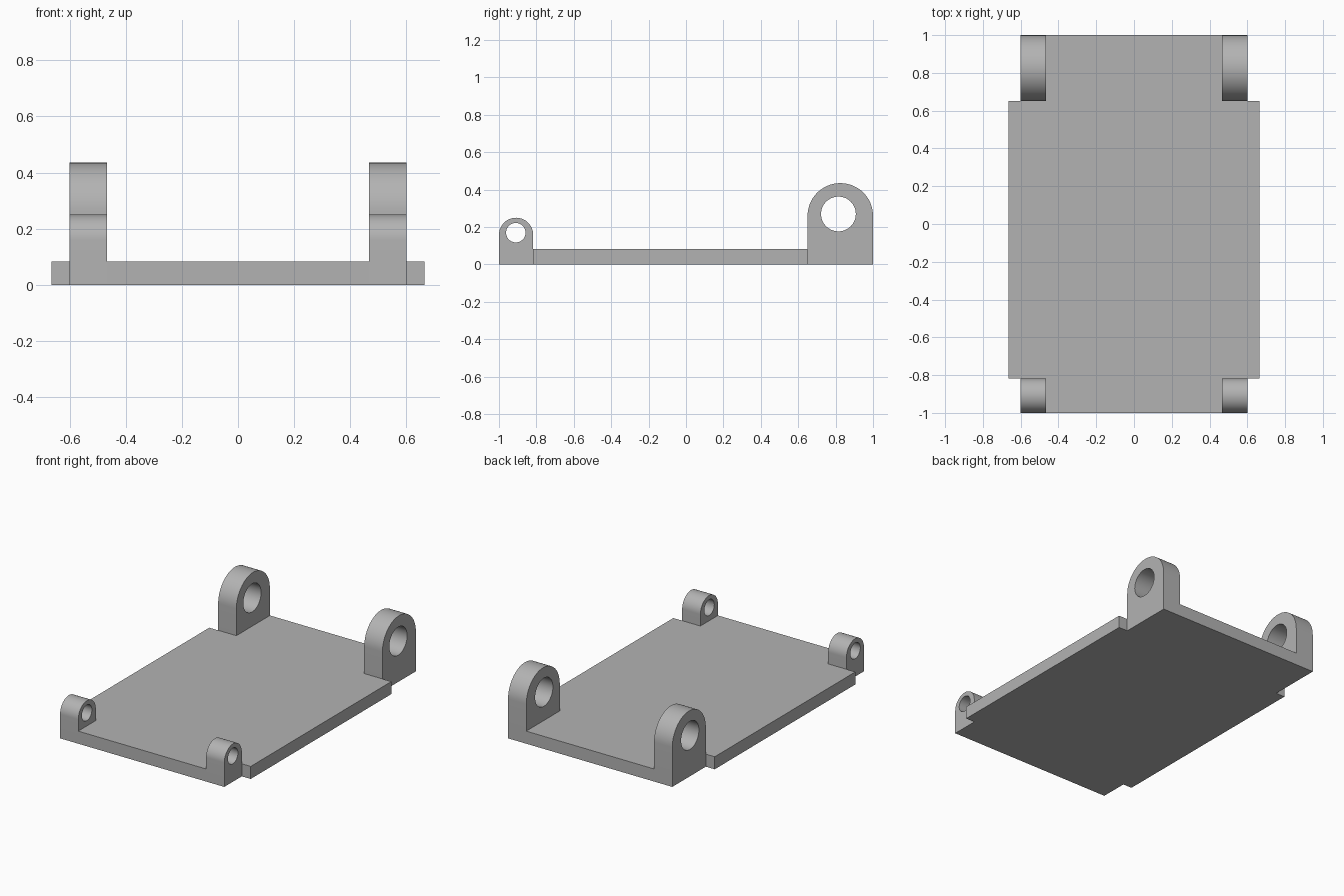
import bpy
import bmesh
from math import cos, sin, pi
from mathutils import Vector

cube = bpy.data.objects.get("Cube")
if cube:
    bpy.data.objects.remove(cube, do_unlink=True)

GREY = (0.45, 0.45, 0.45, 1)
grey = bpy.data.materials.new("plain grey")
grey.use_nodes = True
grey.diffuse_color = GREY
grey.node_tree.nodes["Principled BSDF"].inputs["Base Color"].default_value = GREY

INNER, OUTER, WING = 0.467, 0.6, 0.665
THICK = 0.083


def extrude_loops(name, loops, offset):
    """Fill closed 3D loops (later loops are holes) and extrude by offset."""
    bm = bmesh.new()
    edges = []
    for loop in loops:
        verts = [bm.verts.new(p) for p in loop]
        edges += [bm.edges.new((v, verts[i - 1])) for i, v in enumerate(verts)]
    bmesh.ops.triangle_fill(bm, edges=edges, use_beauty=True)
    out = bmesh.ops.extrude_face_region(bm, geom=bm.faces[:], use_keep_orig=True)
    moved = [g for g in out["geom"] if isinstance(g, bmesh.types.BMVert)]
    bmesh.ops.translate(bm, verts=moved, vec=Vector(offset))
    bmesh.ops.recalc_face_normals(bm, faces=bm.faces[:])
    mesh = bpy.data.meshes.new(name)
    bm.to_mesh(mesh)
    bm.free()
    mesh.materials.append(grey)
    obj = bpy.data.objects.new(name, mesh)
    bpy.context.collection.objects.link(obj)
    bpy.ops.object.select_all(action="DESELECT")
    obj.select_set(True)
    bpy.context.view_layer.objects.active = obj
    bpy.ops.object.shade_smooth_by_angle(angle=pi / 6)
    return obj


def lug(name, x, y0, y1, top, hole_y, hole_z, hole_r):
    """Round-topped upright with a cross hole."""
    r, mid = (y1 - y0) / 2, (y0 + y1) / 2
    arc = [(x, mid + r * cos(a), top - r + r * sin(a))
           for a in (pi * i / 32 for i in range(33))]
    outline = [(x, y0, 0), (x, y1, 0)] + arc
    hole = [(x, hole_y + hole_r * cos(a), hole_z + hole_r * sin(a))
            for a in (2 * pi * i / 48 for i in range(48))]
    return extrude_loops(name, [outline, hole], (OUTER - INNER, 0, 0))


# Base plate, notched where the lugs stand
FRONT, BACK = -0.817, 0.65
half = [(INNER, -1), (INNER, FRONT), (WING, FRONT),
        (WING, BACK), (INNER, BACK), (INNER, 1)]
outline = half + [(-x, y) for x, y in reversed(half)]
extrude_loops("base_plate", [[(x, y, 0) for x, y in outline]], (0, 0, THICK))

# Small front lugs and large back lugs on both sides
for side, x in (("left", INNER), ("right", -OUTER)):
    lug("front_lug_" + side, x, -1, FRONT, 0.25, -0.91, 0.17, 0.052)
    lug("back_lug_" + side, x, BACK, 1, 0.435, 0.815, 0.27, 0.093)
